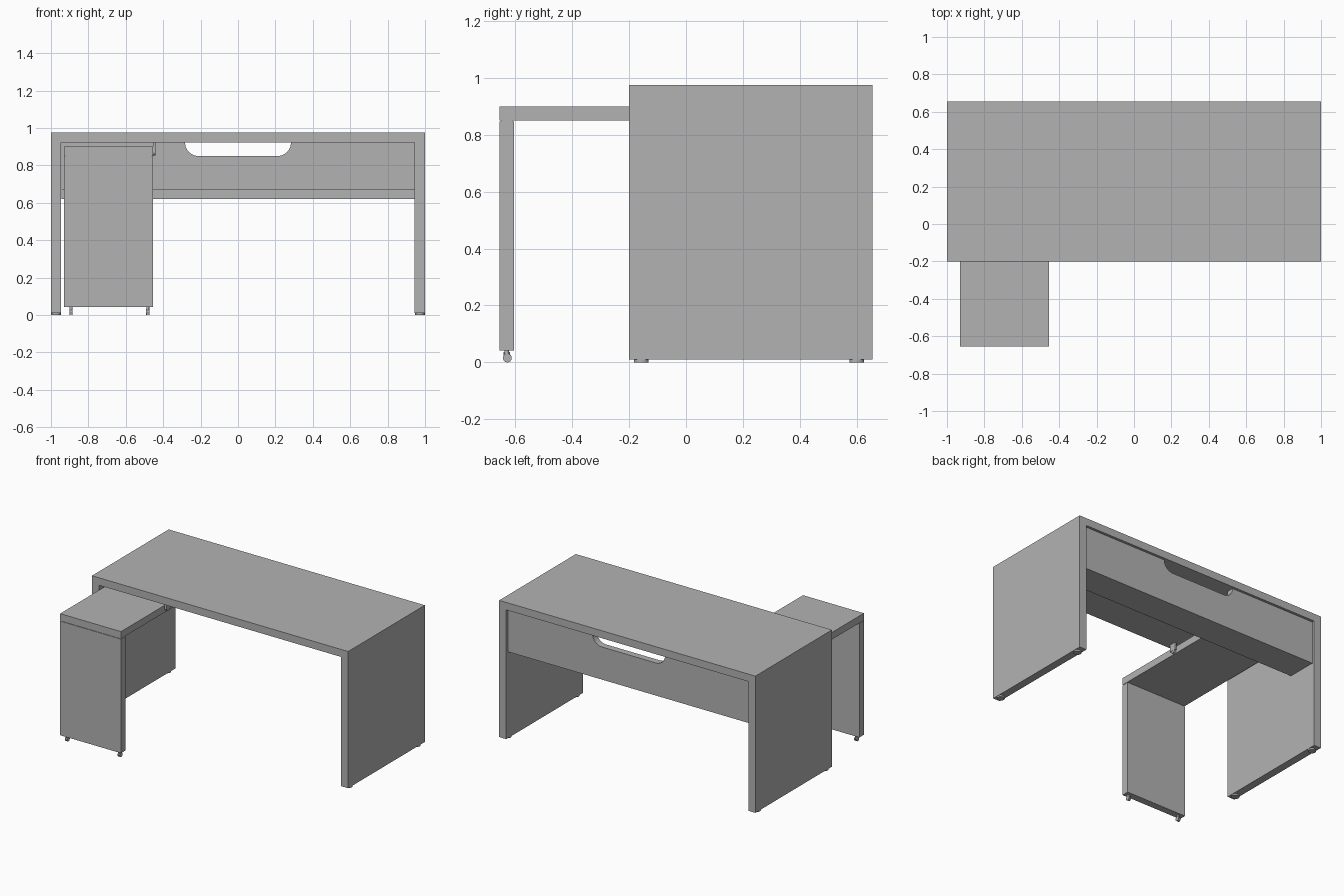
import bpy, bmesh, math
from mathutils import Matrix, Vector

if "Cube" in bpy.data.objects:
    bpy.data.objects.remove(bpy.data.objects["Cube"], do_unlink=True)

grey = bpy.data.materials.new("plain grey")
grey.use_nodes = True
colour = (0.45, 0.45, 0.45, 1)
grey.diffuse_color = colour
grey.node_tree.nodes["Principled BSDF"].inputs["Base Color"].default_value = colour


def finish(name, bm, smooth=False):
    bmesh.ops.recalc_face_normals(bm, faces=bm.faces)
    mesh = bpy.data.meshes.new(name)
    bm.to_mesh(mesh)
    bm.free()
    mesh.materials.append(grey)
    obj = bpy.data.objects.new(name, mesh)
    bpy.context.collection.objects.link(obj)
    if smooth:
        bpy.ops.object.select_all(action="DESELECT")
        obj.select_set(True)
        bpy.context.view_layer.objects.active = obj
        bpy.ops.object.shade_smooth_by_angle()
    return obj


def box(name, x, y, z):
    """Board spanning the given (low, high) ranges."""
    bm = bmesh.new()
    size = [b - a for a, b in (x, y, z)]
    mid = Vector([(a + b) / 2 for a, b in (x, y, z)])
    bmesh.ops.create_cube(bm, size=1, matrix=Matrix.Translation(mid) @ Matrix.Diagonal((*size, 1)))
    return finish(name, bm)


def cylinder(name, centre, radius, length, axis="Z"):
    bm = bmesh.new()
    turn = {"Z": Matrix(), "X": Matrix.Rotation(math.pi / 2, 4, "Y")}[axis]
    bmesh.ops.create_cone(bm, cap_ends=True, segments=24, radius1=radius, radius2=radius,
                          depth=length, matrix=Matrix.Translation(centre) @ turn)
    return finish(name, bm, smooth=True)


def extrude_profile(name, points, y0, y1):
    """Front-facing (x, z) outline given depth along y."""
    bm = bmesh.new()
    face = bm.faces.new([bm.verts.new((x, y0, z)) for x, z in points])
    made = bmesh.ops.extrude_face_region(bm, geom=[face])["geom"]
    bmesh.ops.translate(bm, vec=(0, y1 - y0, 0),
                        verts=[g for g in made if isinstance(g, bmesh.types.BMVert)])
    return finish(name, bm)


# Main desk
FRONT, BACK, UNDER, INNER = -0.2, 0.655, 0.922, 0.945
box("desk_top", (-1, 1), (FRONT, BACK), (UNDER, 0.975))
for side, s in (("left", 1), ("right", -1)):
    box(f"{side}_side_panel", sorted((s * INNER, s)), (FRONT, BACK), (0.01, UNDER))
    for place, y in (("front", -0.157), ("back", 0.6)):
        cylinder(f"{side}_{place}_foot", (s * 0.973, y, 0.006), 0.026, 0.012)

# Back panel with a rounded cable opening under the top
half, low, radius = 0.283, 0.85, UNDER - 0.85
arc = [(half - radius + radius * math.cos(a), UNDER - radius * math.sin(a))
       for a in (i * math.pi / 20 for i in range(11))]
opening = arc + [(-x, z) for x, z in reversed(arc)]
outline = [(-INNER, 0.62), (INNER, 0.62), (INNER, UNDER)] + opening + [(-INNER, UNDER)]
extrude_profile("back_panel", outline, 0.59, 0.637)
box("rear_shelf", (-INNER, INNER), (0.425, 0.59), (0.62, 0.67))

# Side return sliding out from beneath the desk
LEFT, RIGHT, END = -0.455, -0.93, -0.655
box("return_top", (RIGHT, LEFT), (END, 0.15), (0.85, 0.9))
box("return_leg", (RIGHT, LEFT), (END, -0.605), (0.042, 0.847))
box("return_leg_joint", (RIGHT + 0.004, LEFT - 0.004), (END + 0.004, -0.609), (0.846, 0.851))

# Small hanger joining the return to the desk
box("hanger_arm", (-0.455, -0.441), (-0.17, -0.12), (0.872, UNDER))
cylinder("hanger_pin", (-0.45, -0.145, 0.872), 0.018, 0.016, "X")

# Castors
for side, x in (("right", -0.893), ("left", -0.482)):
    cylinder(f"{side}_castor_stem", (x, -0.63, 0.034), 0.008, 0.02)
    box(f"{side}_castor_fork", (x - 0.003, x + 0.003), (-0.642, -0.618), (0.014, 0.036))
    for part, dx in (("outer", -0.006), ("inner", 0.006)):
        cylinder(f"{side}_castor_{part}_wheel", (x + dx, -0.628, 0.0155), 0.0155, 0.006, "X")
